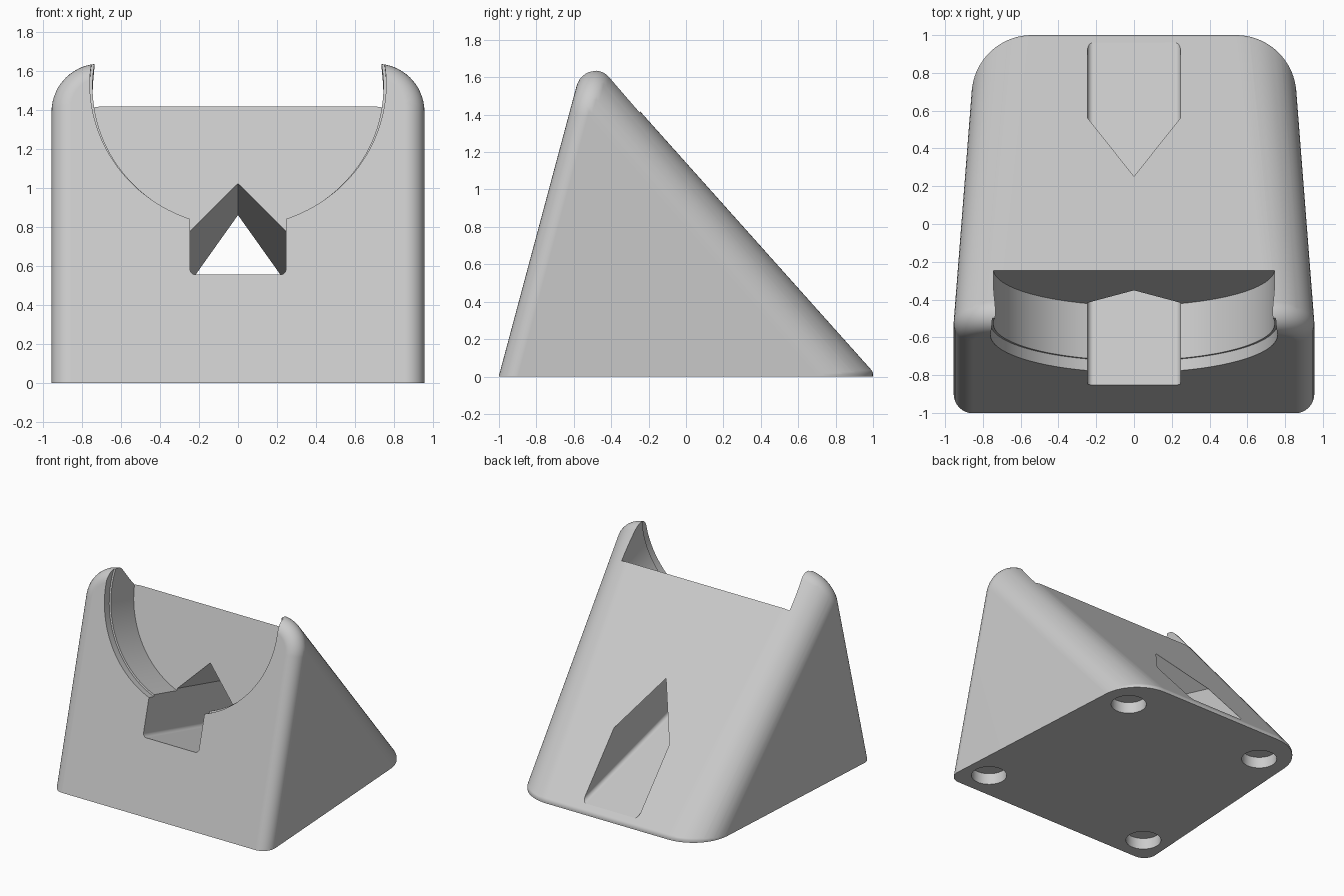
import bpy, bmesh
from math import sin, cos, tan, pi, radians
from mathutils import Vector, Matrix

default = bpy.data.objects.get("Cube")
if default:
    bpy.data.objects.remove(default, do_unlink=True)

grey = bpy.data.materials.new("light_grey")
grey.use_nodes = True
colour = (0.6, 0.6, 0.6, 1)
grey.diffuse_color = colour
grey.node_tree.nodes["Principled BSDF"].inputs["Base Color"].default_value = colour

# Frame of the leaning front face: x across, INWARD into the body, UP along the slope
TILT = radians(15)
INWARD = Vector((0, cos(TILT), -sin(TILT)))
UP = Vector((0, sin(TILT), cos(TILT)))
FRONT = Matrix.Translation((0, -1, 0)) @ Matrix.Rotation(-TILT, 4, 'X')


def make_object(name, bm):
    bmesh.ops.recalc_face_normals(bm, faces=bm.faces)
    mesh = bpy.data.meshes.new(name)
    bm.to_mesh(mesh)
    bm.free()
    mesh.materials.append(grey)
    obj = bpy.data.objects.new(name, mesh)
    bpy.context.collection.objects.link(obj)
    return obj


def prism(name, outline, start, end, matrix):
    """Extrude an (x, up) outline along the local y axis."""
    bm = bmesh.new()
    face = bm.faces.new([bm.verts.new((x, start, u)) for x, u in outline])
    out = bmesh.ops.extrude_face_region(bm, geom=[face])
    moved = [g for g in out["geom"] if isinstance(g, bmesh.types.BMVert)]
    bmesh.ops.translate(bm, verts=moved, vec=(0, end - start, 0))
    bm.transform(matrix)
    return make_object(name, bm)


def arc(cx, cy, r, a0, a1, n):
    return [(cx + r * cos(a0 + (a1 - a0) * i / n),
             cy + r * sin(a0 + (a1 - a0) * i / n)) for i in range(n + 1)]


def circle(cx, cy, r, n):
    return arc(cx, cy, r, 0, 2 * pi, n)[:-1]


# Wedge body: hull of a rounded front frame and a low rounded rear foot
TUBE, SWEEP = 0.1, 0.15
corner = Vector((0.705, -0.486, 1.537)) - UP * SWEEP
points = []
for i in range(17):
    a = pi / 2 * i / 16
    radial = Vector((cos(a), 0, 0)) + UP * sin(a)
    for x, y in circle(0, 0, TUBE, 32):
        p = corner + radial * (SWEEP + x) + INWARD * y
        points.append(p)
        if i == 0:
            points.append(p - UP * (p.z / UP.z))
EDGE = 0.04
for x, y in arc(0, 0, 1, 0, pi / 2, 20):
    levels = [(0.32, 0)] + [(0.28 + EDGE * cos(b), 0.01 + EDGE * sin(b))
                            for b in (pi / 2 * k / 8 for k in range(9))]
    for r, z in levels:
        points.append(Vector((0.54 + r * x, 0.68 + r * y, z)))

bm = bmesh.new()
for p in points:
    for side in (1, -1):
        bm.verts.new((p.x * side, p.y, p.z))
bmesh.ops.remove_doubles(bm, verts=bm.verts, dist=0.0005)
hull = bmesh.ops.convex_hull(bm, input=bm.verts)
inside = {g for g in hull["geom_interior"] + hull["geom_unused"]
          if isinstance(g, bmesh.types.BMVert)}
bmesh.ops.delete(bm, geom=list(inside), context='VERTS')
bmesh.ops.dissolve_limit(bm, angle_limit=radians(0.2), verts=bm.verts, edges=bm.edges)
body = make_object("wedge_stand", bm)

# Round cradle with a slightly wider rim
CENTRE = 1.589
cutters = [
    prism("cradle_cutter", circle(0, CENTRE, 0.745, 128), -0.4, 0.362, FRONT),
    prism("rim_cutter", circle(0, CENTRE, 0.759, 128), -0.4, 0.062, FRONT),
]

# Gabled passage running from the front face out through the back slope
WIDE, FLOOR, EAVE, RIDGE, R = 0.246, 0.575, 0.902, 1.156, 0.03
half = arc(WIDE - R, FLOOR + R, R, -pi / 2, 0, 6) + [(WIDE, EAVE)]
outline = half + [(0, RIDGE)] + [(-x, u) for x, u in reversed(half)]
cutters.append(prism("passage_cutter", outline, -0.4, 3, FRONT))

# Four round recesses for feet in the base
upright = Matrix.Rotation(pi / 2, 4, 'X')
for x, y in ((0.745, -0.78), (0.63, 0.69)):
    for side in (1, -1):
        cutters.append(prism("foot_recess_cutter", circle(x * side, -y, 0.13, 48),
                             -0.09, 0.1, Matrix.Rotation(pi / 2, 4, 'X')
                             @ Matrix.Scale(1, 4)))
        # Stand the recess upright at its place in the base
        cut = cutters[-1]
        for v in cut.data.vertices:
            lx, depth, ly = v.co.x, v.co.z, v.co.y
            v.co = (lx, ly, -depth)
        cut.data.flip_normals()

# Cut everything, bake the result and drop the cutters
for cut in cutters:
    bm = bmesh.new()
    bm.from_mesh(cut.data)
    bmesh.ops.recalc_face_normals(bm, faces=bm.faces)
    bm.to_mesh(cut.data)
    bm.free()
    cut.hide_render = True
    mod = body.modifiers.new(cut.name, 'BOOLEAN')
    mod.operation = 'DIFFERENCE'
    mod.solver = 'EXACT'
    mod.object = cut
bpy.context.view_layer.update()
graph = bpy.context.evaluated_depsgraph_get()
baked = bpy.data.meshes.new_from_object(body.evaluated_get(graph))
body.modifiers.clear()
body.data = baked
for cut in cutters:
    bpy.data.objects.remove(cut, do_unlink=True)

# Smooth the rounded edges and keep the cut edges crisp
bpy.ops.object.select_all(action='DESELECT')
body.select_set(True)
bpy.context.view_layer.objects.active = body
bpy.ops.object.shade_smooth_by_angle(angle=radians(25))
weighted = body.modifiers.new("even_shading", 'WEIGHTED_NORMAL')
weighted.keep_sharp = True
